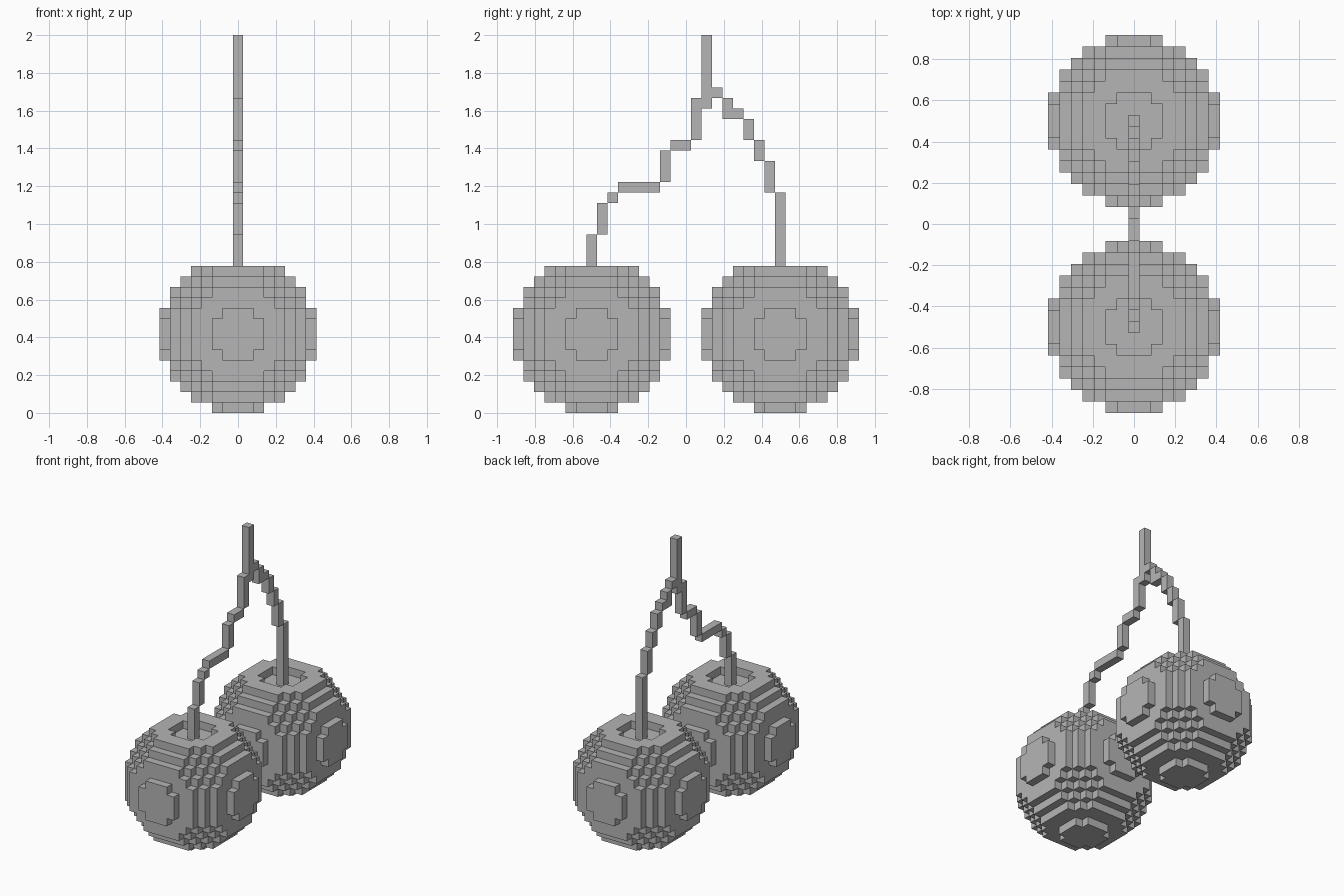
import bpy
import bmesh
from mathutils import Vector

cube = bpy.data.objects.get("Cube")
if cube:
    bpy.data.objects.remove(cube, do_unlink=True)

VOXEL = 2 / 36
RADIUS = 7.5
MID = 7          # layer index of each cherry's centre
SPACING = 9      # distance of each cherry from the middle

grey = bpy.data.materials.new("plain_grey")
grey.use_nodes = True
grey.diffuse_color = (0.46, 0.46, 0.46, 1)
grey.node_tree.nodes["Principled BSDF"].inputs["Base Color"].default_value = (0.46, 0.46, 0.46, 1)

AXES = [Vector((1, 0, 0)), Vector((0, 1, 0)), Vector((0, 0, 1))]


def voxel_object(name, cells):
    """Skin a set of grid cells with only its exposed square faces."""
    bm = bmesh.new()
    for cell in cells:
        centre = Vector(cell) + Vector((0, 0, 0.5))
        for i, axis in enumerate(AXES):
            u, v = AXES[(i + 1) % 3] / 2, AXES[(i + 2) % 3] / 2
            for side in (1, -1):
                beside = tuple(int(c + side * a) for c, a in zip(cell, axis))
                if beside in cells:
                    continue
                mid = centre + axis * side / 2
                loop = [mid - u - v, mid + u - v, mid + u + v, mid - u + v]
                bm.faces.new([bm.verts.new(p * VOXEL) for p in loop[::side]])
    bmesh.ops.remove_doubles(bm, verts=bm.verts, dist=VOXEL / 100)
    mesh = bpy.data.meshes.new(name)
    bm.to_mesh(mesh)
    bm.free()
    mesh.materials.append(grey)
    obj = bpy.data.objects.new(name, mesh)
    bpy.context.collection.objects.link(obj)
    return obj


def cherry_cells(y):
    """Stepped ball without its top cap, with the cap's shape sunk into the top."""
    span = range(-MID, MID + 1)
    ball = {(i, j, k) for i in span for j in span for k in span
            if i * i + j * j + k * k <= RADIUS ** 2}
    cap = {(i, j) for i, j, k in ball if k == MID}
    return {(i, j + y, k + MID) for i, j, k in ball
            if k < MID and not (k == MID - 1 and (i, j) in cap)}


def stem_cells(runs):
    """Each run is first y, last y, first z, last z."""
    return {(0, y, z) for y0, y1, z0, z1 in runs
            for y in range(y0, y1 + 1) for z in range(z0, z1 + 1)}


# Cherries
voxel_object("front_cherry", cherry_cells(-SPACING))
voxel_object("back_cherry", cherry_cells(SPACING))

# Forked stem: front branch, shared top, back branch
front_branch = [(-9, -9, 13, 16), (-8, -8, 17, 19), (-7, -7, 20, 20),
                (-6, -3, 21, 21), (-2, -2, 22, 24), (-1, 0, 25, 25), (1, 1, 26, 29)]
shared_top = [(2, 2, 29, 35)]
back_branch = [(3, 3, 30, 30), (4, 4, 28, 29), (5, 5, 28, 28), (6, 6, 26, 27),
               (7, 7, 24, 25), (8, 8, 21, 23), (9, 9, 13, 20)]
voxel_object("forked_stem", stem_cells(front_branch + shared_top + back_branch))
